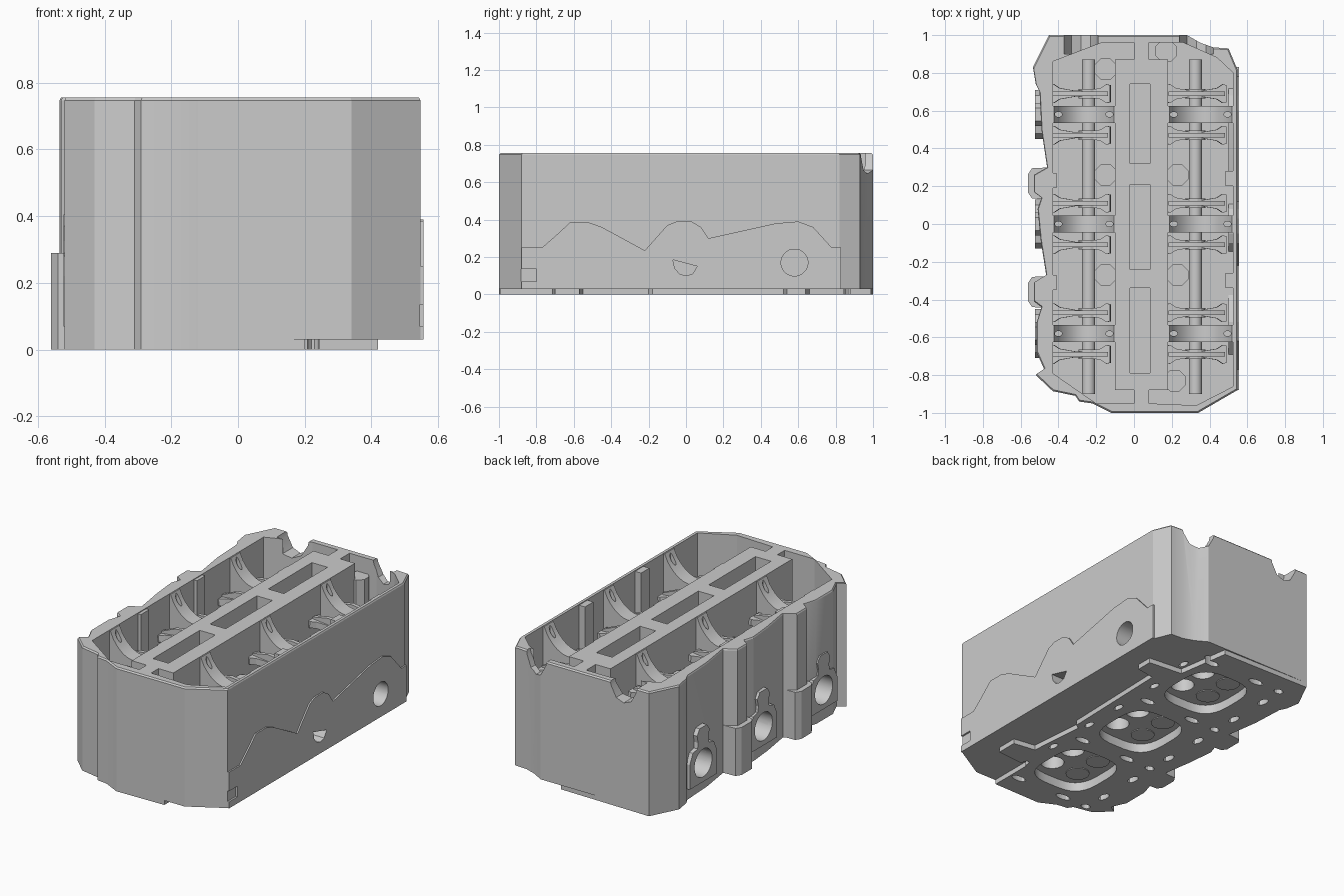
import bpy, bmesh, math
from mathutils import Matrix, Vector

if "Cube" in bpy.data.objects:
    bpy.data.objects.remove(bpy.data.objects["Cube"])

TOP = 0.755
CYL_Y = (-0.58, 0.0, 0.58)
SHAFTS = (-0.24, 0.325)
SHAFT_Z = 0.52


def finish(name, bm):
    bmesh.ops.recalc_face_normals(bm, faces=bm.faces)
    me = bpy.data.meshes.new(name)
    bm.to_mesh(me)
    bm.free()
    ob = bpy.data.objects.new(name, me)
    bpy.context.collection.objects.link(ob)
    return ob


def prism(name, pts, a, b, axis='z', chamfer=0.0):
    """Extrude a 2D profile from a to b along an axis."""
    place = {'z': lambda u, v, h: (u, v, h),
             'y': lambda u, v, h: (u, h, v),
             'x': lambda u, v, h: (h, u, v)}[axis]
    rings = [(a, 1.0), (b, 1.0)]
    if chamfer:
        rings = [(a, 1.0), (b - chamfer, 1.0), (b, 1.0 - chamfer)]
    bm = bmesh.new()
    loops = [[bm.verts.new(place(u * s, v * s, h)) for u, v in pts] for h, s in rings]
    n = len(pts)
    for lo, hi in zip(loops, loops[1:]):
        for i in range(n):
            bm.faces.new((lo[i], lo[(i + 1) % n], hi[(i + 1) % n], hi[i]))
    bm.faces.new(loops[0])
    bm.faces.new(loops[-1])
    return finish(name, bm)


def ring(cu, cv, ru, rv=None, n=24, power=1.0):
    """Circle, ellipse or rounded square (power < 1)."""
    rv = rv or ru
    out = []
    for i in range(n):
        t = 2 * math.pi * (i + 0.5) / n
        c, s = math.cos(t), math.sin(t)
        out.append((cu + ru * math.copysign(abs(c) ** power, c),
                    cv + rv * math.copysign(abs(s) ** power, s)))
    return out


def rect(u0, u1, v0, v1):
    return [(u0, v0), (u1, v0), (u1, v1), (u0, v1)]


def carve(targets, cutters):
    for ob in targets:
        for c in cutters:
            m = ob.modifiers.new('cut', 'BOOLEAN')
            m.operation, m.object, m.solver = 'DIFFERENCE', c, 'EXACT'
        dg = bpy.context.evaluated_depsgraph_get()
        me = bpy.data.meshes.new_from_object(ob.evaluated_get(dg))
        ob.modifiers.clear()
        ob.data = me
    for c in cutters:
        bpy.data.objects.remove(c)


# Outer casting with wavy left side
left_wall = [(-.43, -.885), (-.52, -.8), (-.475, -.77), (-.515, -.68), (-.515, -.52),
             (-.49, -.44), (-.53, -.41), (-.53, -.31), (-.465, -.27), (-.495, -.08),
             (-.51, .08), (-.49, .14), (-.53, .17), (-.53, .26), (-.46, .30),
             (-.49, .5), (-.50, .7), (-.52, .74), (-.535, .83), (-.45, 1)]
outline = [(.28, 1), (.35, .96), (.42, .935), (.50, .93), (.547, .82), (.547, -.88),
           (.34, -1), (-.12, -1), (-.22, -.95), (-.29, -.94), (-.31, -.91)] + left_wall
body = prism('head_casting', outline, .03, TOP, chamfer=.008)

# Deck plate with stepped right edge
deck_edge = [(.15, .99), (.2, .66), (.42, .64), (.42, .54), (.30, .52), (.28, -.18),
             (.25, -.20), (.28, -.55), (.42, -.57), (.42, -.70), (.2, -.72), (.2, -.995)]
deck = prism('deck_plate', deck_edge + outline[7:], 0, .04)

# Cavities, centre slots and rear notches
cuts = [
    prism('c', [(-.43, .86), (-.17, .96), (0, .96), (0, .87), (-.10, .87), (-.10, -.88),
                (0, -.88), (0, -.95), (-.2, -.95), (-.43, -.79)], .32, 1),
    prism('c', [(.08, .96), (.26, .96), (.44, .88), (.525, .8), (.525, -.86), (.33, -.96),
                (.08, -.95), (.08, -.88), (.18, -.88), (.18, .87), (.08, .87)], .32, 1)]
for y0, y1 in ((.32, .74), (-.24, .21), (-.79, -.34)):
    cuts.append(prism('c', rect(-.02, .085, y0, y1), .42, 1))
for x in (-.28, .33):
    cuts.append(prism('c', [(x - .1, .8), (x - .085, .73), (x - .05, .665), (x, .645),
                            (x + .05, .665), (x + .085, .73), (x + .1, .8)], .9, 1.1, 'y'))
carve([body], cuts)

# Combustion chambers with throats, and passages through the deck
cuts = []
for y in CYL_Y:
    cuts.append(prism('c', ring(-.05, y, .2, .215, 32, .62), -.1, .055))
    for dy in (-.09, .09):
        cuts.append(prism('c', ring(.05, y + dy, .068), .05, .2))
for y in (-.86, -.29, .29, .86):
    for x in (-.36, -.19, .14):
        cuts.append(prism('c', ring(x, y, .05 if x > -.3 else .03, .022, 12), -.1, .12))
for y in CYL_Y:
    for dy in (-.13, .13):
        cuts.append(prism('c', ring(-.37, y + dy, .022, .04, 12), -.1, .12))
        cuts.append(prism('c', ring(.225, y + dy, .018, .035, 12), -.1, .12))
carve([body, deck], cuts)
for y in CYL_Y:
    for dy in (-.09, .09):
        prism('valve_head', ring(-.14, y + dy, .068), .05, .07)

# Right flange with peaked upper edge
flange = prism('right_flange', [(-.88, .03), (-.88, .25), (-.77, .25), (-.69, .32), (-.62, .385),
               (-.52, .385), (-.45, .36), (-.22, .235), (-.1, .37), (-.05, .39), (.03, .39),
               (.08, .36), (.12, .30), (.48, .38), (.6, .39), (.68, .36), (.78, .25),
               (.83, .25), (.83, .03)], .50, .556, 'x')
carve([body, flange], [
    prism('c', ring(.58, .17, .072), .2, .7, 'x'),
    prism('c', [(-.07, .185), (-.06, .14), (-.035, .11), (0, .1), (.035, .11), (.06, .15)],
          .2, .7, 'x'),
    prism('c', rect(-.9, -.80, .07, .135), .545, .7, 'x')])

# Left port bosses with keyhole outline, and mounting feet
bosses = []
for y in CYL_Y:
    half = [(.13, .07), (.13, .22), (.10, .28), (.055, .29), (.05, .325), (.06, .37), (.035, .405)]
    pts = [(y + u, v) for u, v in half] + [(y - u, v) for u, v in reversed(half)]
    bosses.append(prism('port_boss', pts, -.523, -.44, 'x'))
carve([body] + bosses, [prism('c', ring(y, .185, .085), -.7, -.25, 'x') for y in CYL_Y])
for y in (-.36, .215):
    prism('side_foot', [(-.44, y - .085), (-.54, y - .08), (-.56, y - .05),
                        (-.56, y + .05), (-.54, y + .08), (-.44, y + .085)], 0, .29)

# Cam bearing walls with wide saddle and bolt holes
for x0, x1 in ((-.435, -.095), (.175, .53)):
    mid, half = (x0 + x1) / 2, (x1 - x0) / 2 - .012
    arc = []
    for i in range(17):
        u = 1 - i / 8
        arc.append((mid + half * u, .753 - .14 * (1 - u * u) ** .8))
    for y in CYL_Y:
        wall = prism('bearing_wall', [(x0, .3), (x1, .3), (x1, .753)] + arc + [(x0, .753)],
                     y - .045, y + .045, 'y')
        carve([wall], [prism('c', ring(x, y, .02, .014, 12), .5, 1)
                       for x in (x0 + .035, x1 - .035)])

# Rocker shafts and waisted rocker arms with a raised spine
for sx, out in zip(SHAFTS, (-1, 1)):
    prism('rocker_shaft', ring(sx, SHAFT_Z, .035, n=20), -.9, .87, 'y')
    half = [(-.16, .045), (-.14, .05), (-.11, .03), (-.03, .016),
            (.03, .016), (.11, .03), (.14, .05), (.16, .045)]
    pts = half + [(u, -v) for u, v in reversed(half)]
    spine = [(-.15, -.03), (.15, -.03), (.15, .02), (.05, .05), (-.05, .05), (-.15, .02)]
    for cy in CYL_Y:
        for y in (cy - .11, cy + .11):
            parts = [prism('rocker_arm', pts, -.03, .01),
                     prism('rocker_spine', spine, -.012, .012, 'y')]
            for p in parts:
                p.matrix_world = (Matrix.Translation((sx + out * .025 - .02, y, SHAFT_Z + .03))
                                  @ Matrix.Rotation(math.radians(6 * out), 4, 'Y'))
            prism('rocker_hub', ring(sx, SHAFT_Z, .055, n=16), y - .026, y + .026, 'y')

# Bolt columns and inner wall ribs
for x, y, z in ((-.15, .82, .5), (-.15, .26, .5), (-.15, -.27, .5), (.23, .26, .5),
                (.23, -.27, .5), (.215, -.83, .5), (.17, .915, .66)):
    prism('bolt_column', ring(x, y, .062, n=8), .3, z)
for y in (-.3, .24):
    prism('inner_rib', rect(.485, .535, y - .04, y + .04), .3, .75)
    prism('inner_rib', rect(-.445, -.41, y - .05, y + .03), .3, .75)

# Shading with crisp edges
for ob in bpy.context.scene.objects:
    ob.select_set(True)
    bpy.context.view_layer.objects.active = ob
bpy.ops.object.shade_smooth_by_angle(angle=math.radians(19))
